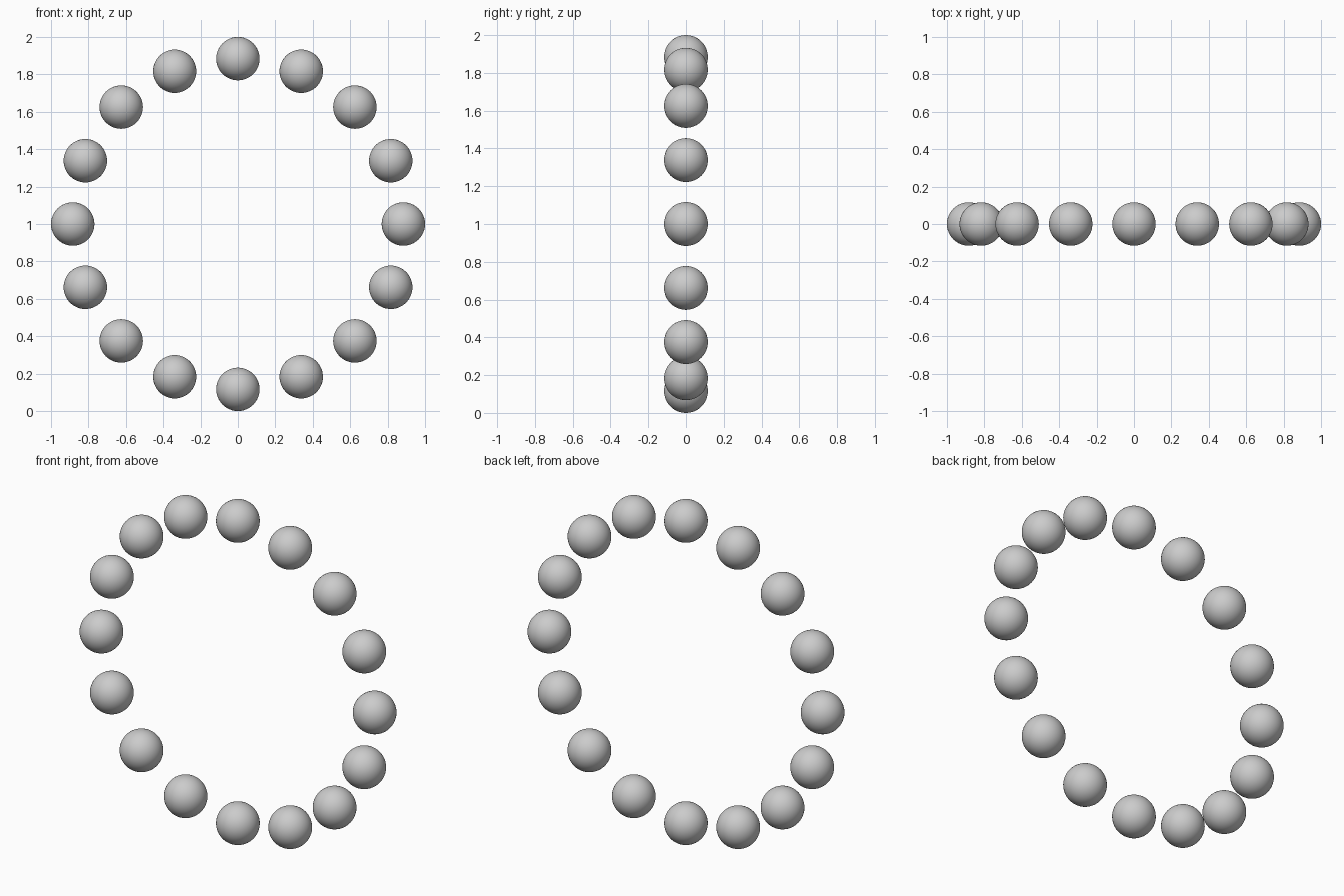
import bpy
from math import cos, sin, tau

if "Cube" in bpy.data.objects:
    bpy.data.objects.remove(bpy.data.objects["Cube"])

COUNT = 16
BALL_RADIUS = 0.116
RING_RADIUS = 1.0 - BALL_RADIUS

# Ring of smooth balls standing upright in the x-z plane
for i in range(COUNT):
    a = tau * i / COUNT
    bpy.ops.mesh.primitive_uv_sphere_add(
        segments=48, ring_count=24, radius=BALL_RADIUS,
        location=(RING_RADIUS * cos(a), 0, 1 + RING_RADIUS * sin(a)))
    ball = bpy.context.object
    ball.name = f"ring_ball_{i + 1}"
    bpy.ops.object.shade_smooth()
